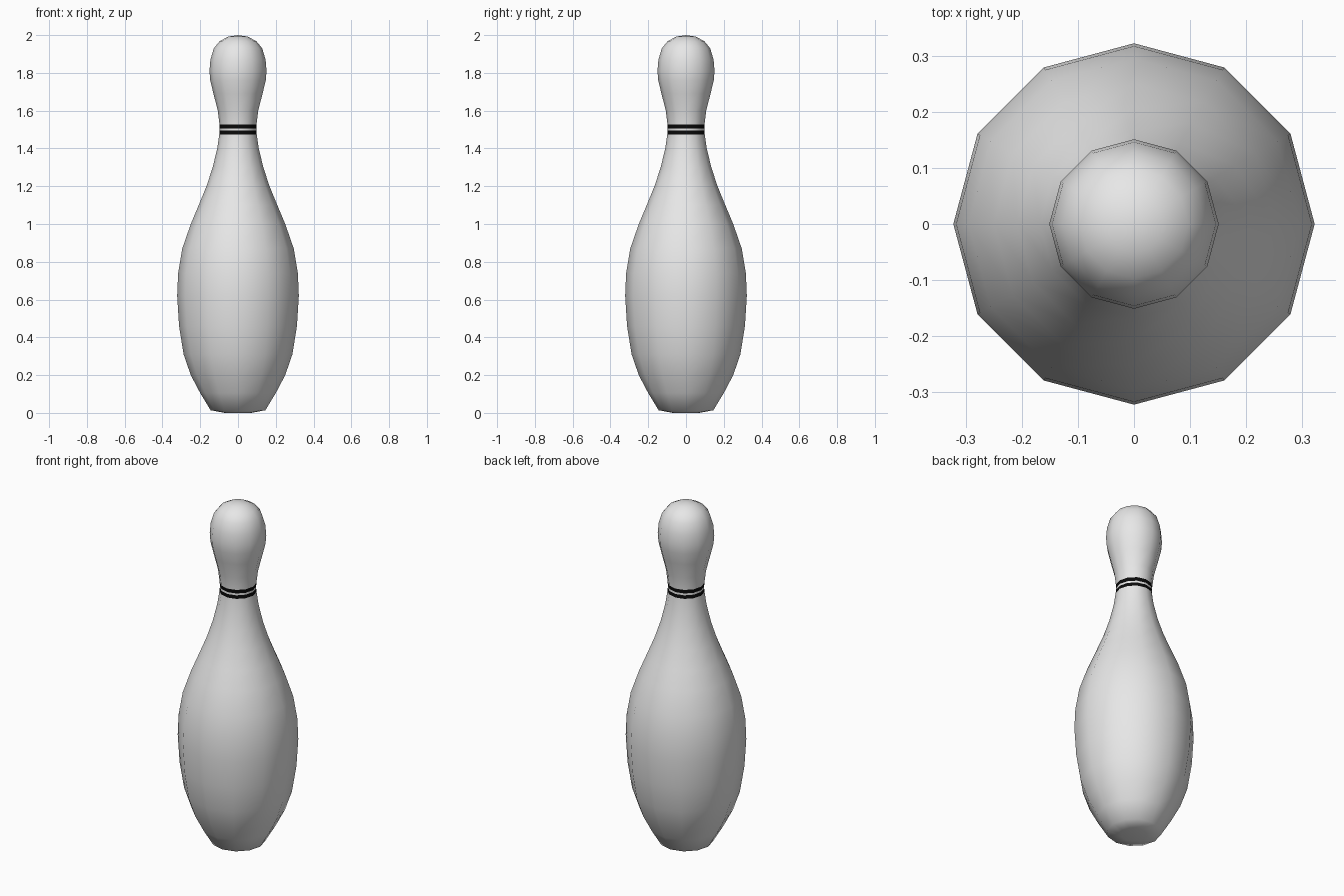
import bpy, bmesh, math

cube = bpy.data.objects.get("Cube")
if cube:
    bpy.data.objects.remove(cube)

SIDES = 12


def material(name, rgb):
    mat = bpy.data.materials.new(name)
    mat.use_nodes = True
    mat.diffuse_color = (*rgb, 1)
    mat.node_tree.nodes["Principled BSDF"].inputs["Base Color"].default_value = (*rgb, 1)
    return mat


# Body outline from base to crown: (radius, height)
profile = [
    (0.07, 0.0), (0.145, 0.014), (0.2, 0.105), (0.25, 0.2), (0.288, 0.31),
    (0.312, 0.46), (0.322, 0.62), (0.317, 0.74), (0.295, 0.87), (0.25, 1.0),
    (0.208, 1.1), (0.167, 1.2), (0.134, 1.3), (0.11, 1.4), (0.099, 1.475),
    (0.097, 1.495), (0.097, 1.506), (0.098, 1.527), (0.107, 1.6),
    (0.13, 1.69), (0.147, 1.76), (0.151, 1.81), (0.146, 1.87), (0.128, 1.93),
    (0.097, 1.968), (0.052, 1.992),
]
stripes = [(1.475, 1.495), (1.506, 1.527)]

# Revolve the outline into rings of faces closed by a fan at each end
bm = bmesh.new()
rings = []
for r, z in profile:
    angles = [math.tau * i / SIDES for i in range(SIDES)]
    rings.append([bm.verts.new((r * math.cos(a), r * math.sin(a), z)) for a in angles])
base = bm.verts.new((0, 0, 0))
crown = bm.verts.new((0, 0, 2))
for i in range(SIDES):
    j = (i + 1) % SIDES
    for low, high in zip(rings, rings[1:]):
        bm.faces.new((low[i], low[j], high[j], high[i]))
    bm.faces.new((base, rings[0][j], rings[0][i]))
    bm.faces.new((crown, rings[-1][i], rings[-1][j]))

# Neck stripes are coloured by height
for face in bm.faces:
    face.smooth = True
    z = face.calc_center_median().z
    face.material_index = int(any(a < z < b for a, b in stripes))

mesh = bpy.data.meshes.new("bowling_pin")
bm.to_mesh(mesh)
bm.free()
mesh.materials.append(material("pin white", (0.8, 0.8, 0.8)))
mesh.materials.append(material("stripe black", (0.003, 0.003, 0.003)))
pin = bpy.data.objects.new("bowling_pin", mesh)
bpy.context.collection.objects.link(pin)
